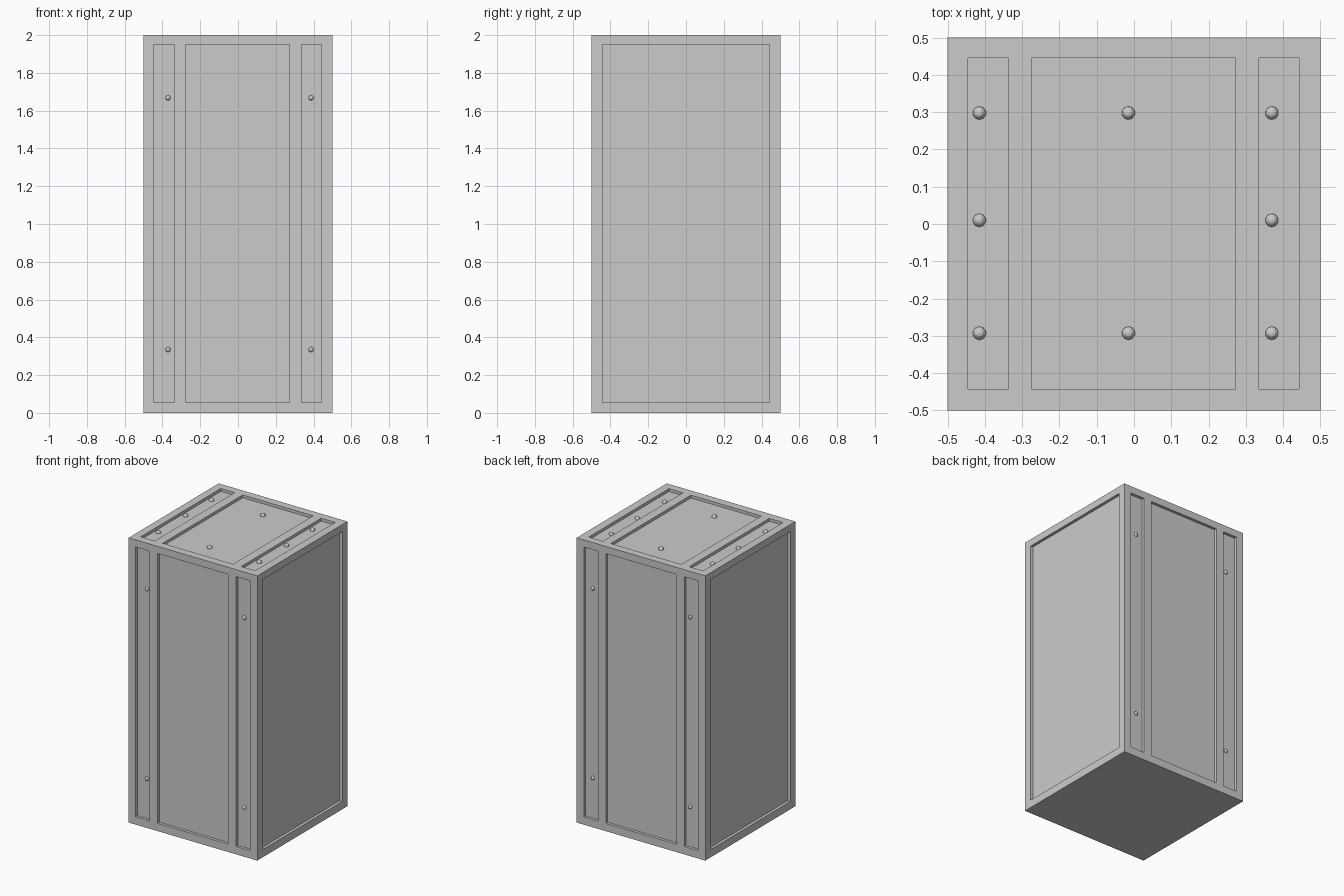
import bpy, bmesh
from mathutils import Matrix, Vector

if "Cube" in bpy.data.objects:
    bpy.data.objects.remove(bpy.data.objects["Cube"])

D = 0.02                                   # recess depth
STRIPS = [(-0.445, -0.337), (-0.275, 0.272), (0.335, 0.443)]


def add_box(bm, lo, hi):
    lo, hi = Vector(lo), Vector(hi)
    size = hi - lo
    m = Matrix.Translation((lo + hi) / 2) @ Matrix.Diagonal((*size, 1))
    bmesh.ops.create_cube(bm, size=1, matrix=m)


def to_object(name, bm):
    mesh = bpy.data.meshes.new(name)
    bm.to_mesh(mesh)
    bm.free()
    ob = bpy.data.objects.new(name, mesh)
    bpy.context.collection.objects.link(ob)
    return ob


# Solid cabinet body
bm = bmesh.new()
add_box(bm, (-0.5, -0.5, 0), (0.5, 0.5, 2))
body = to_object("cabinet_body", bm)

# Cutter boxes for the recessed panels
bm = bmesh.new()
for x0, x1 in STRIPS:
    for s in (-1, 1):                      # front and back
        ys = sorted((s * (0.5 - D), s * 0.6))
        add_box(bm, (x0, ys[0], 0.055), (x1, ys[1], 1.95))
    add_box(bm, (x0, -0.443, 2 - D), (x1, 0.445, 2.1))   # top
for s in (-1, 1):                          # sides
    xs = sorted((s * (0.5 - D), s * 0.6))
    add_box(bm, (xs[0], -0.443, 0.055), (xs[1], 0.443, 1.95))
cutter = to_object("panel_cutter", bm)

# Cut the panels and discard the helper
mod = body.modifiers.new("panels", 'BOOLEAN')
mod.operation = 'DIFFERENCE'
mod.solver = 'EXACT'
mod.object = cutter
bpy.context.view_layer.objects.active = body
bpy.ops.object.modifier_apply(modifier=mod.name)
bpy.data.objects.remove(cutter, do_unlink=True)


def rivet(name, loc, r):
    # Small faceted dome, half sunk into its panel
    bm = bmesh.new()
    bmesh.ops.create_uvsphere(bm, u_segments=10, v_segments=6, radius=r,
                              matrix=Matrix.Translation(loc))
    return to_object(name, bm)


# Top rivets: three per side strip, two on the centre panel
for x in (-0.415, -0.015, 0.37):
    for y in (-0.293, 0.01, 0.298):
        if x != -0.015 or y != 0.01:
            rivet("top_rivet", (x, y, 2 - D), 0.018)

# Front and back rivets in the narrow strips
for s, side in ((-1, "front"), (1, "back")):
    for x in (-0.37, 0.387):
        for z in (0.335, 1.668):
            rivet(side + "_rivet", (x, s * (0.5 - D), z), 0.014)
